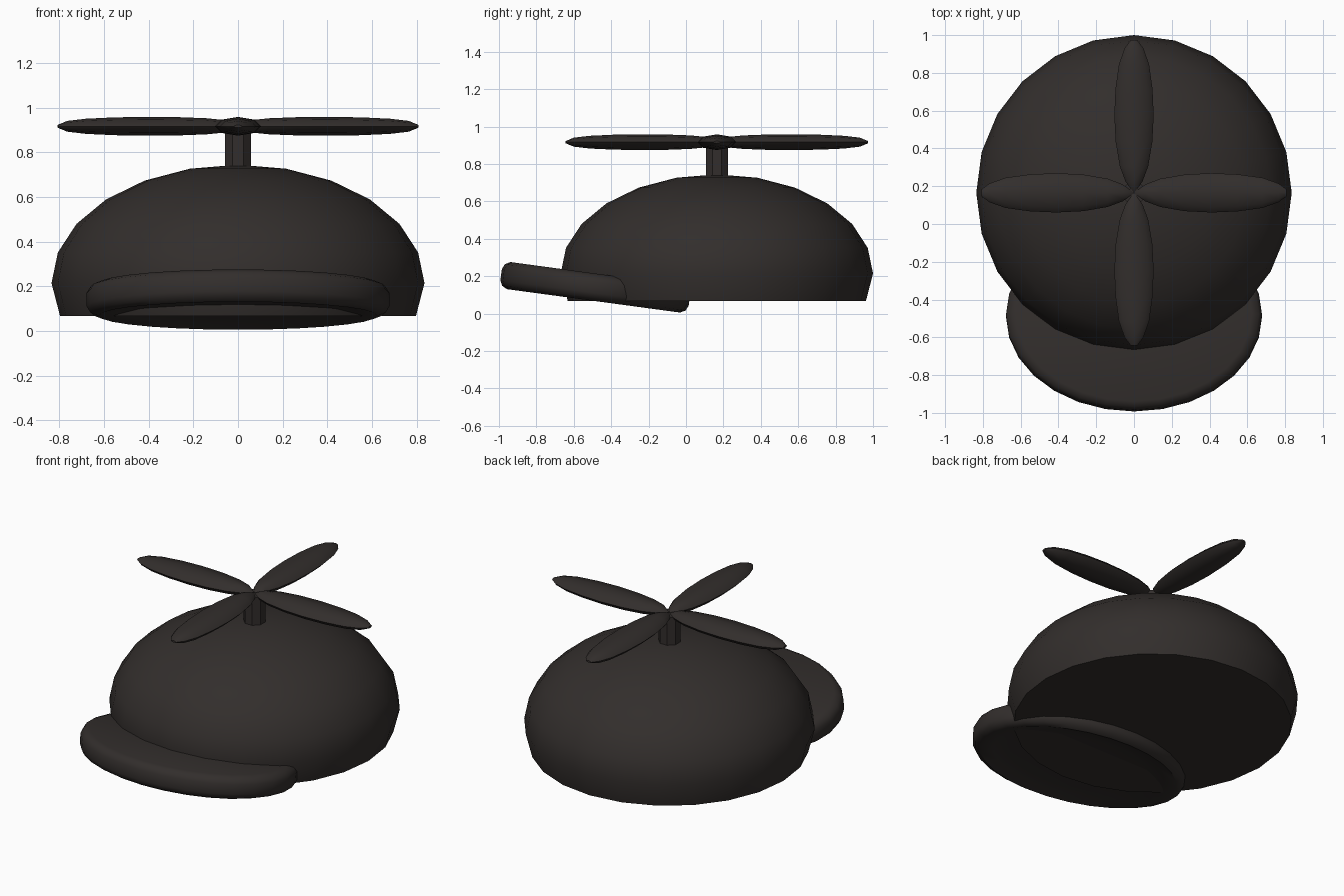
import bpy, bmesh
from math import sin, cos, pi, radians
from mathutils import Matrix

if "Cube" in bpy.data.objects:
    bpy.data.objects.remove(bpy.data.objects["Cube"])

mat = bpy.data.materials.new("dark_felt")
mat.diffuse_color = (0.032, 0.027, 0.025, 1)
mat.use_nodes = True
mat.node_tree.nodes["Principled BSDF"].inputs["Base Color"].default_value = mat.diffuse_color


def loft(name, rings, sides, matrix, turn=0.0, angle=40):
    """Skin elliptical rings (rx, ry, z); a zero radius makes a single pole."""
    bm = bmesh.new()
    loops = []
    for rx, ry, z in rings:
        if rx == 0:
            loops.append([bm.verts.new((0, 0, z))])
        else:
            loops.append([bm.verts.new((rx * cos(2 * pi * i / sides + turn),
                                        ry * sin(2 * pi * i / sides + turn), z))
                          for i in range(sides)])
    for a, b in zip(loops, loops[1:]):
        for i in range(sides):
            j = (i + 1) % sides
            quad = [a[i % len(a)], a[j % len(a)], b[j % len(b)], b[i % len(b)]]
            bm.faces.new(list(dict.fromkeys(quad)))
    # flat caps
    for end in (loops[0], loops[-1]):
        if len(end) > 1:
            bm.faces.new(end)
    bmesh.ops.recalc_face_normals(bm, faces=bm.faces)
    mesh = bpy.data.meshes.new(name)
    bm.to_mesh(mesh)
    bm.free()
    mesh.materials.append(mat)
    ob = bpy.data.objects.new(name, mesh)
    bpy.context.collection.objects.link(ob)
    ob.matrix_world = matrix
    bpy.ops.object.select_all(action='DESELECT')
    ob.select_set(True)
    bpy.context.view_layer.objects.active = ob
    bpy.ops.object.shade_smooth_by_angle(angle=radians(angle))
    return ob


CY = 0.165  # crown centre in y

# Crown: squashed hemisphere with a short tucked-in band and flat underside
R, H, Z0 = 0.835, 0.53, 0.215
crown = [(0.797, 0.797, 0.068)]
crown += [(R * cos(radians(a)), R * cos(radians(a)), Z0 + H * sin(radians(a)))
          for a in range(0, 90, 15)]
crown.append((0, 0, Z0 + H))
loft("crown", crown, 24, Matrix.Translation((0, CY, 0)))

# Brim: tilted oval disc with rounded rim and shallow hollow underneath
profile = [(0.65, -0.043), (0.80, -0.055), (0.92, -0.073), (0.975, -0.058),
           (1.0, -0.030), (1.0, 0.030), (0.975, 0.058), (0.92, 0.073)]
loft("brim", [(0.678 * s, 0.508 * s, z) for s, z in profile], 28,
     Matrix.Translation((0, -0.485, 0.141)) @ Matrix.Rotation(radians(-7.7), 4, 'X'),
     turn=pi / 2)

# Propeller stem
loft("propeller_stem", [(0.064, 0.064, 0.70), (0.064, 0.064, 0.915)], 8,
     Matrix.Translation((0, CY, 0)), turn=pi / 8, angle=30)

# Propeller blades: (half thickness, half width, distance from hub)
blade = [(0, 0, 0), (0.028, 0.045, 0.06), (0.036, 0.075, 0.14),
         (0.041, 0.097, 0.27), (0.042, 0.104, 0.41), (0.040, 0.098, 0.55),
         (0.034, 0.080, 0.68), (0.024, 0.050, 0.765), (0.006, 0.018, 0.808)]
for k in range(4):
    loft(f"propeller_blade_{k + 1}", blade, 8,
         Matrix.Translation((0, CY, 0.917)) @ Matrix.Rotation(k * pi / 2, 4, 'Z')
         @ Matrix.Rotation(pi / 2, 4, 'Y'), angle=50)
